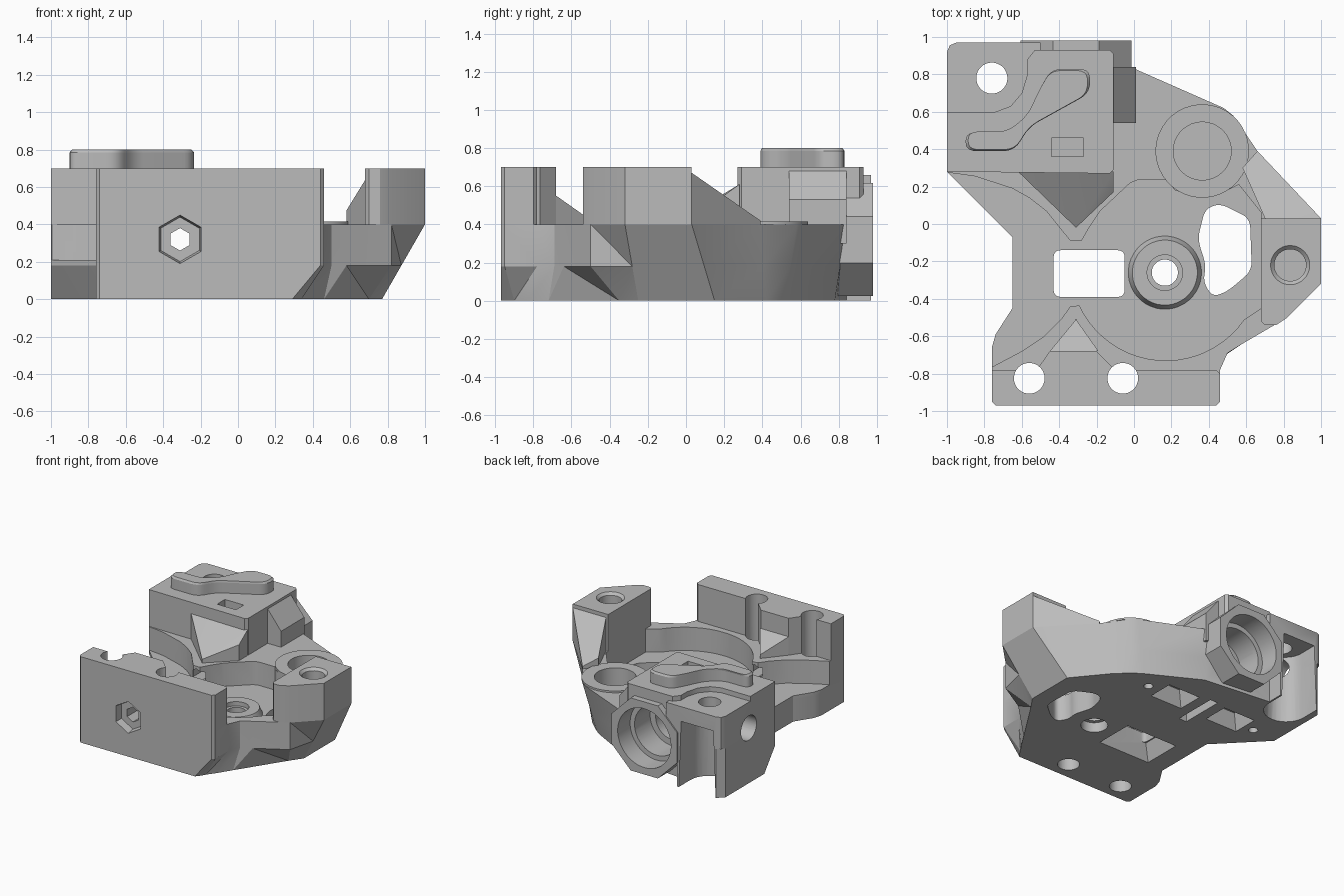
import bpy, bmesh, math
from mathutils import Vector

cube = bpy.data.objects.get("Cube")
if cube:
    bpy.data.objects.remove(cube, do_unlink=True)

SHADE = (0.5, 0.5, 0.5, 1)
grey = bpy.data.materials.new("matte_grey")
grey.use_nodes = True
grey.diffuse_color = SHADE
grey.node_tree.nodes["Principled BSDF"].inputs["Base Color"].default_value = SHADE


def finish(name, bm):
    bmesh.ops.recalc_face_normals(bm, faces=bm.faces)
    mesh = bpy.data.meshes.new(name)
    bm.to_mesh(mesh)
    bm.free()
    mesh.materials.append(grey)
    ob = bpy.data.objects.new(name, mesh)
    bpy.context.collection.objects.link(ob)
    return ob


def loft(name, rings):
    """Closed solid through rings of equal length."""
    bm = bmesh.new()
    loops = [[bm.verts.new(p) for p in ring] for ring in rings]
    sides = []
    for a, b in zip(loops, loops[1:]):
        for i in range(len(a)):
            sides.append(bm.faces.new((a[i - 1], a[i], b[i], b[i - 1])))
    bm.faces.new(loops[0])
    bm.faces.new(loops[-1])
    bmesh.ops.triangulate(bm, faces=sides)
    return finish(name, bm)


def prism(name, pts, lo, hi, axis="z", taper=1):
    place = {"z": lambda u, v, w: (u, v, w),
             "y": lambda u, v, w: (u, w, v),
             "x": lambda u, v, w: (w, u, v)}[axis]
    cu = sum(p[0] for p in pts) / len(pts)
    cv = sum(p[1] for p in pts) / len(pts)
    end = [(cu + (u - cu) * taper, cv + (v - cv) * taper) for u, v in pts]
    return loft(name, [[place(u, v, lo) for u, v in pts],
                       [place(u, v, hi) for u, v in end]])


def ngon(cu, cv, r, n=40, turn=0.5):
    steps = [2 * math.pi * (i + turn) / n for i in range(n)]
    return [(cu + r * math.sin(a), cv + r * math.cos(a)) for a in steps]


def rect(u0, v0, u1, v1):
    return [(u0, v0), (u1, v0), (u1, v1), (u0, v1)]


def rounded(pts, r, n=5):
    out = []
    for i, p in enumerate(pts):
        p = Vector(p)
        a, b = Vector(pts[i - 1]) - p, Vector(pts[(i + 1) % len(pts)]) - p
        a = p + a.normalized() * min(r, a.length * 0.45)
        b = p + b.normalized() * min(r, b.length * 0.45)
        for k in range(n + 1):
            t = k / n
            q = a * (1 - t) ** 2 + p * 2 * t * (1 - t) + b * t * t
            out.append((q.x, q.y))
    return out


def hull(name, pts):
    bm = bmesh.new()
    for p in pts:
        bm.verts.new(p)
    bmesh.ops.convex_hull(bm, input=bm.verts)
    return finish(name, bm)


def cut(parts, cutter):
    cutter.hide_render = True
    for ob in parts:
        mod = ob.modifiers.new("cut", "BOOLEAN")
        mod.operation = "DIFFERENCE"
        mod.solver = "EXACT"
        mod.object = cutter
        bpy.context.view_layer.update()
        deps = bpy.context.evaluated_depsgraph_get()
        mesh = bpy.data.meshes.new_from_object(ob.evaluated_get(deps))
        ob.modifiers.clear()
        ob.data = mesh
    bpy.data.objects.remove(cutter, do_unlink=True)


# Base body: top outline, bottom outline, and whether the lower wall stays upright
outline = [
    (-.76, -.95, -.76, -.95, 1), (-.74, -.97, -.74, -.97, 1), (.44, -.97, .29, -.97, 1),
    (.46, -.95, .31, -.95, 1), (.46, -.78, .34, -.9, 1),
    (.5, -.69, .39, -.83, 1), (.58, -.64, .46, -.72, 1), (.82, -.5, .7, -.35, 1),
    (1, -.32, .77, -.25, 0), (1, .03, .77, .15, 0), (.66, .39, .55, .42, 0),
    (.53, .58, .44, .52, 0), (.48, .62, .38, .56, 0), (-.02, .84, -.03, .78, 0),
    (-.6, .84, -.6, .84, 1), (-.6, .97, -.6, .97, 1), (-.95, .97, -.95, .97, 1),
    (-1, .92, -1, .92, 1), (-1, .28, -1, .42, 1), (-.65, -.07, -.65, .06, 1),
    (-.65, -.45, -.65, -.45, 1), (-.74, -.59, -.74, -.59, 1), (-.76, -.66, -.76, -.66, 1)]
low = [(bx, by, 0) for x, y, bx, by, k in outline]
mid = [(x, y, .18) if k else (bx + (x - bx) * .45, by + (y - by) * .45, .18)
       for x, y, bx, by, k in outline]
top = [(x, y, .4) for x, y, bx, by, k in outline]
base = loft("base_body", [low, mid, top])

# Open basin with two pointed webs
upper = [(-1.1, .29), (-.85, .255), (-.65, .19), (-.56, .14), (-.47, .07), (-.39, -.03),
         (-.34, -.09), (-.28, -.09), (-.24, -.02), (-.18, .07), (-.02, .22), (.02, .235),
         (.17, .235), (.22, .18), (.33, .145), (.43, .15), (.52, .19), (.56, .21),
         (.68, .06), (.68, -.45)]
arc = [(.17 + .51 * math.cos(math.radians(a)), -.22 + .51 * math.sin(math.radians(a)))
       for a in range(-35, -156, -6)]
lower = [(-.34, -.44), (-.39, -.51), (-.48, -.6), (-.6, -.68), (-.77, -.77), (-1.1, -.77)]
cut([base], prism("basin_cutter", upper + arc + lower, .21, 1))

# Rear block, its lower corner, its sloping shoulder and the raised track
plateau = prism("rear_block", [
    (-1, .28), (-.13, .27), (-.11, .29), (-.11, .91), (-.13, .93), (-.53, .93), (-.57, .88),
    (-.57, .8), (-.6, .7), (-.66, .63), (-.74, .6), (-1, .6)], .4, .7)
corner = prism("rear_corner", [
    (-1, .55), (-.5, .55), (-.5, .97), (-.95, .97), (-.985, .955), (-1, .92)], .4, .66)
shoulder = prism("rear_shoulder", [(-.3, .3), (.01, .3), (.01, .53), (-.11, .68), (-.3, .68)],
                 .54, .84, "y")
track = rounded([
    (-.9, .39), (-.64, .39), (-.56, .52), (-.235, .7), (-.235, .83), (-.44, .83), (-.5, .73),
    (-.57, .58), (-.68, .49), (-.9, .49)], .06)
prism("raised_track", track, .7, .785)
prism("raised_track_edge", track, .785, .8, taper=.96)

# Octagonal socket at the back
socket = prism("octagon_socket", ngon(-.31, .32, .32, 8), .78, .98, "y")

# Front wall with a thicker middle
wall = prism("front_wall", [
    (-.76, -.95), (-.74, -.97), (.44, -.97), (.46, -.95), (.46, -.8), (.44, -.78), (-.1, -.78),
    (-.2, -.68), (-.45, -.68), (-.52, -.78), (-.76, -.78)], .4, .7)

# Side post and its sloping brace
post = prism("side_post", [(.68, -.52), (.7, -.54), (.76, -.54), (.82, -.5), (1, -.32),
                           (1, .03), (.68, .03)], .4, .7)
brace = [(.7, .03, .67), (1, .03, .67), (.66, .39, .42), (.58, .3, .475)]
hull("post_brace", brace + [(x, y, .4) for x, y, z in brace])

# Wedges running down to the web tips
for name, pts in (
        ("front_wedge", [(-.45, -.68, .55), (-.19, -.68, .55), (-.31, -.51, .43)]),
        ("rear_wedge", [(-.62, .28, .61), (-.11, .28, .61), (-.11, .17, .53), (-.31, -.02, .43)])):
    hull(name, pts + [(x, y, .39) for x, y, z in pts])

# Round bosses
rear_boss = prism("rear_boss", ngon(.365, .39, .25), .4, .415)
centre_boss = prism("centre_boss", ngon(.165, -.26, .2), .2, .26, taper=.87)

# Vertical holes: centre, rear boss, post, wall screws, corner
cut([centre_boss], prism("c", ngon(.165, -.26, .095), .225, .4))
cut([base, centre_boss], prism("c", ngon(.165, -.26, .07), -.1, .4))
cut([base], prism("c", ngon(.165, -.26, .1), -.1, .08))
cut([base, rear_boss], prism("c", ngon(.365, .39, .155), .25, .6))
cut([base, post], prism("c", ngon(.835, -.22, .085), .3, .9))
cut([post], prism("c", ngon(.835, -.22, .085), .68, .71, taper=1.35))
for x in (-.56, -.06):
    cut([base, wall], prism("c", ngon(x, -.825, .082), -.1, .9))
cut([corner, plateau], prism("c", ngon(-.76, .78, .083), .3, .9))

# Kidney window and rectangular window flared underneath
kidney = [(.34, -.08), (.38, .08), (.46, .11), (.62, .03), (.63, -.25), (.5, -.36),
          (.42, -.39), (.37, -.31), (.385, -.22)]
cut([base], prism("c", rounded(kidney, .05), -.1, .4))
cut([base], prism("c", rounded(rect(-.43, -.39, -.05, -.14), .04), -.1, .4))
cut([base], prism("c", rect(-.5, -.43, -.02, -.1), -.02, .13, taper=.75))

# Shallow pockets, slot and small holes in the underside
for x in (-.02, -.55):
    cut([base], prism("c", rect(x - .15, .34, x + .15, .56), -.02, .13, taper=.7))
cut([base], prism("c", rect(-.32, .22, -.25, .58), -.1, .22))
for x in (.23, -.78):
    cut([base], prism("c", ngon(x, .44, .035, 20), -.1, .15))

# Lengthwise bore: stepped socket, guide hole and hexagonal front recess
rear = [base, socket, plateau, corner, shoulder]
for r, y in ((.24, .82), (.2, .62), (.15, .42)):
    cut(rear, prism("c", ngon(-.31, .32, r), y, 1.1, "y"))
cut(rear, prism("c", ngon(-.31, .32, .06, 6, 0), -1.1, 1.1, "y"))
cut([base, wall], prism("c", ngon(-.31, .32, .135, 6, 0), -1.0, -.91, "y", taper=.88))

# Side hole, block window and the open pocket under the rear corner
cut([base, plateau, corner], prism("c", ngon(.62, .45, .1), -1.1, -.72, "x"))
cut([plateau], prism("c", rect(-.44, .36, -.27, .46), .58, .8))
pocket = [(-.95, 1.2), (-.95, .82)] + [
    (-.78 + .17 * math.cos(a), .82 + .17 * math.sin(a))
    for a in [math.pi * (1 + i / 14) for i in range(1, 14)]] + [(-.61, .82), (-.61, 1.2)]
cut([base, corner, plateau], prism("c", pocket, -.1, .54, taper=.85))

# Soft shading with crisp edges
bpy.ops.object.select_all(action="DESELECT")
for ob in bpy.context.collection.objects:
    if ob.type == "MESH":
        ob.select_set(True)
        bpy.context.view_layer.objects.active = ob
bpy.ops.object.shade_smooth_by_angle(angle=math.radians(25))
